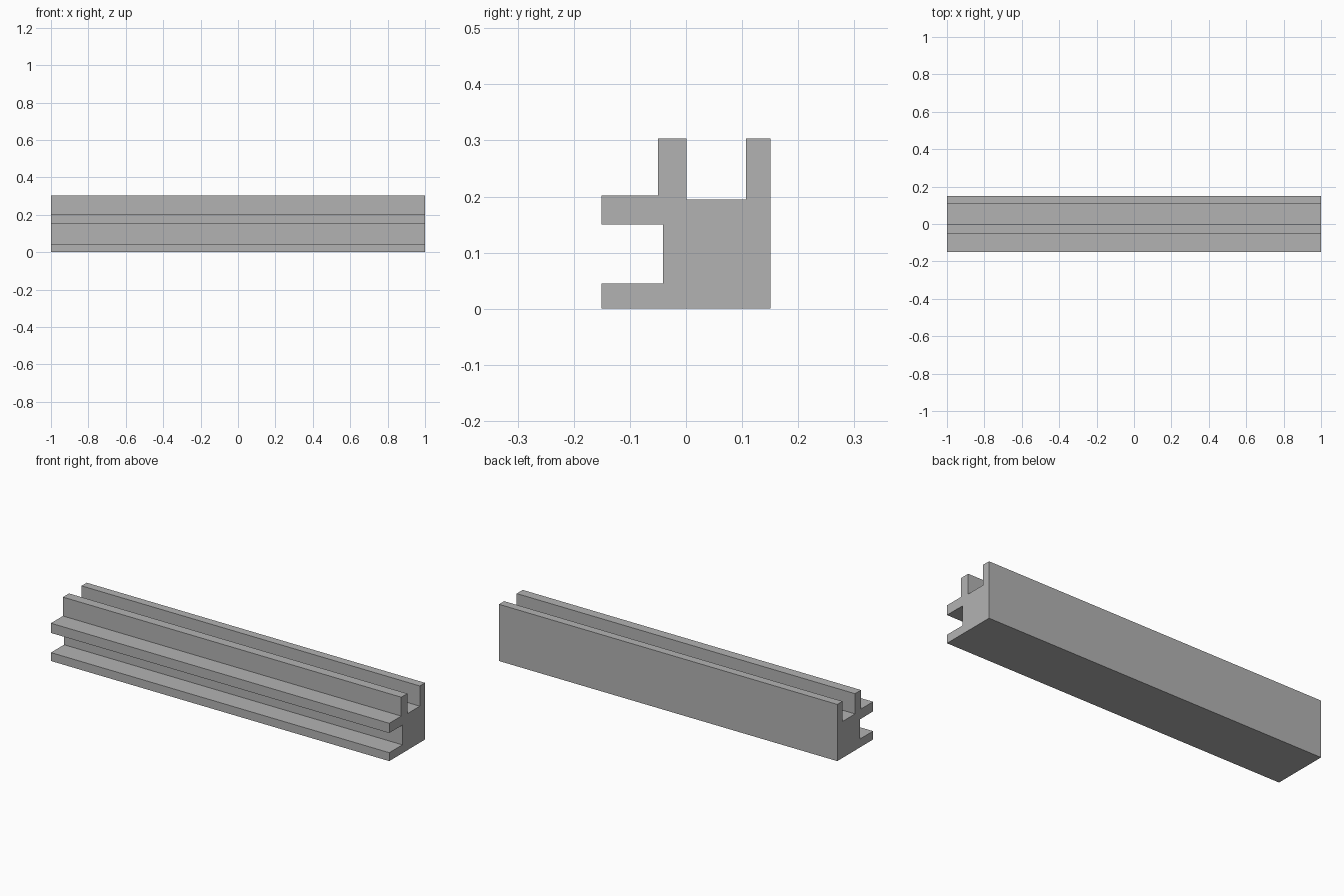
import bpy
import bmesh

cube = bpy.data.objects.get("Cube")
if cube:
    bpy.data.objects.remove(cube, do_unlink=True)

# Plain grey finish
grey = bpy.data.materials.new("plain_grey")
grey.use_nodes = True
colour = (0.45, 0.45, 0.45, 1)
grey.diffuse_color = colour
grey.node_tree.nodes["Principled BSDF"].inputs["Base Color"].default_value = colour

# Rail cross-section (y, z): back wall, top groove, upper rib, shelf, front groove, foot
HALF, TOP, LENGTH = 0.151, 0.303, 2.0
profile = [
    (-HALF, 0), (HALF, 0), (HALF, TOP), (0.107, TOP),
    (0.107, 0.195), (0.001, 0.195), (0.001, TOP), (-0.05, TOP),
    (-0.05, 0.202), (-HALF, 0.202), (-HALF, 0.15), (-0.041, 0.15),
    (-0.041, 0.045), (-HALF, 0.045),
]

# Extrude the section along the rail
bm = bmesh.new()
end = bm.faces.new([bm.verts.new((-LENGTH / 2, y, z)) for y, z in profile])
out = bmesh.ops.extrude_face_region(bm, geom=[end], use_keep_orig=True)
moved = [v for v in out["geom"] if isinstance(v, bmesh.types.BMVert)]
bmesh.ops.translate(bm, verts=moved, vec=(LENGTH, 0, 0))
bmesh.ops.recalc_face_normals(bm, faces=bm.faces)

mesh = bpy.data.meshes.new("grooved_rail")
bm.to_mesh(mesh)
bm.free()
mesh.materials.append(grey)
rail = bpy.data.objects.new("grooved_rail", mesh)
bpy.context.collection.objects.link(rail)
